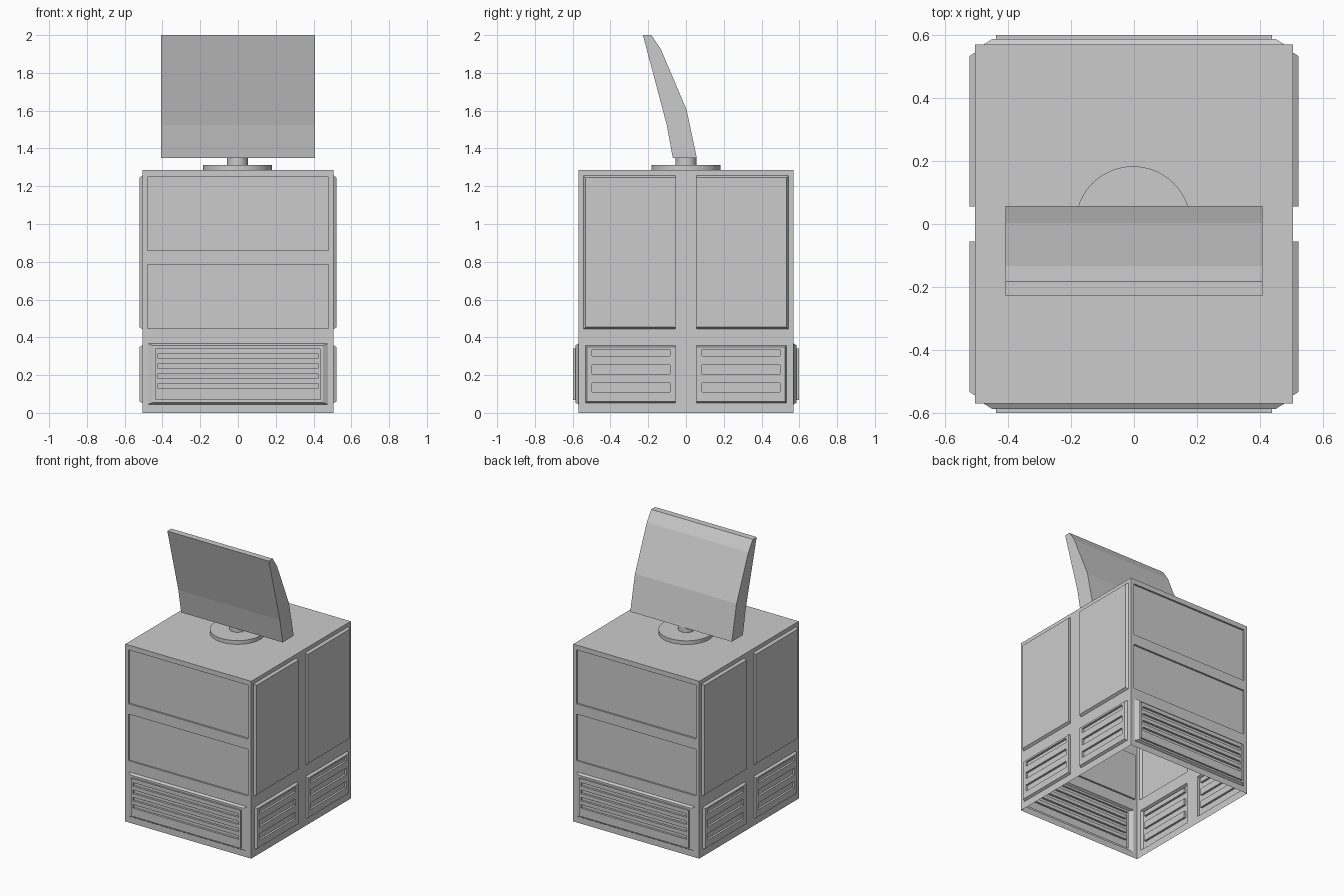
import bpy, bmesh, math
from mathutils import Vector

if "Cube" in bpy.data.objects:
    bpy.data.objects.remove(bpy.data.objects["Cube"])

HX, HY, H = 0.505, 0.57, 1.285   # cabinet half width, half depth, height


def inside(u, v, r):
    return r[0] < u < r[1] and r[2] < v < r[3]


def plate(bm, put, rect, holes, d):
    """Flat rectangle at depth d with rectangular openings."""
    us = sorted({rect[0], rect[1], *[h[i] for h in holes for i in (0, 1)]})
    vs = sorted({rect[2], rect[3], *[h[i] for h in holes for i in (2, 3)]})
    grid = {(u, v): bm.verts.new(put(u, v, d)) for u in us for v in vs}
    for a, b in zip(us, us[1:]):
        for c, e in zip(vs, vs[1:]):
            if not any(inside((a + b) / 2, (c + e) / 2, h) for h in holes):
                bm.faces.new([grid[a, c], grid[b, c], grid[b, e], grid[a, e]])


def ring(bm, put, r1, d1, r2, d2):
    """Four faces joining one rectangle to another at a different depth."""
    def loop(r, d):
        return [bm.verts.new(put(u, v, d)) for u, v in
                ((r[0], r[2]), (r[1], r[2]), (r[1], r[3]), (r[0], r[3]))]
    a, b = loop(r1, d1), loop(r2, d2)
    for i in range(4):
        j = (i + 1) % 4
        bm.faces.new([a[i], a[j], b[j], b[i]])


def panel(bm, put, steps, slots=(), slot_depth=0.015):
    """Stepped panel made of (rect, depth) rings, capped by a slotted face."""
    for (r1, d1), (r2, d2) in zip(steps, steps[1:]):
        ring(bm, put, r1, d1, r2, d2)
    rect, d = steps[-1]
    plate(bm, put, rect, slots, d)
    for s in slots:
        ring(bm, put, s, d, s, d - slot_depth)
        plate(bm, put, s, [], d - slot_depth)


def finish(name, bm):
    # merge seams, drop the helper triangles' interior edges
    bmesh.ops.remove_doubles(bm, verts=bm.verts, dist=1e-5)
    bmesh.ops.dissolve_degenerate(bm, edges=bm.edges, dist=1e-6)
    me = bpy.data.meshes.new(name)
    bm.to_mesh(me)
    bm.free()
    ob = bpy.data.objects.new(name, me)
    bpy.context.collection.objects.link(ob)
    return ob


# Cabinet: open-bottomed shell with panels worked into each wall
bm = bmesh.new()

# front and back walls: two recessed panels over a raised louvre
for s in (-1, 1):
    def put(u, v, d, s=s):
        return Vector((-s * u, s * (HY + d), v))
    upper = [(-0.48, 0.48, 0.86, 1.25), (-0.48, 0.48, 0.447, 0.785)]
    vent = (-0.476, 0.476, 0.045, 0.367)
    plate(bm, put, (-HX, HX, 0, H), upper + [vent], 0)
    for r in upper:
        panel(bm, put, [(r, 0), (r, -0.013)])
    lip = (-0.45, 0.45, 0.055, 0.357)
    box = (-0.438, 0.438, 0.068, 0.342)
    slots = [(-0.423, 0.423, z, z + 0.026) for z in (0.129, 0.182, 0.235, 0.288)]
    panel(bm, put, [(vent, 0), (lip, 0.016), (box, 0.016), (box, 0.029)], slots)

# side walls: pairs of raised doors over pairs of slotted vents
for s in (-1, 1):
    def put(u, v, d, s=s):
        return Vector((s * (HX + d), s * u, v))
    doors, vents = [], []
    for m in (-1, 1):
        def span(a, b, z0, z1, m=m):
            return (min(m * a, m * b), max(m * a, m * b), z0, z1)
        doors.append([(span(0.055, 0.543, 0.443, 1.257), 0),
                      (span(0.055, 0.532, 0.454, 1.246), 0.017)])
        slots = [span(0.085, 0.498, a, b)
                 for a, b in ((0.11, 0.158), (0.206, 0.254), (0.302, 0.336))]
        vents.append(([(span(0.055, 0.533, 0.052, 0.358), 0),
                       (span(0.055, 0.524, 0.061, 0.349), 0.017)], slots))
    holes = [d[0][0] for d in doors] + [v[0][0][0] for v in vents]
    plate(bm, put, (-HY, HY, 0, H), holes, 0)
    for d in doors:
        panel(bm, put, d)
    for steps, slots in vents:
        panel(bm, put, steps, slots)

# top
plate(bm, lambda u, v, d: Vector((u, v, d)), (-HX, HX, -HY, HY), [], H)
finish("cabinet", bm)


# Turntable and post under the screen
def disc(name, r, z0, z1, sides):
    bpy.ops.mesh.primitive_cylinder_add(vertices=sides, radius=r, depth=z1 - z0,
                                        location=(-0.003, 0, (z0 + z1) / 2))
    ob = bpy.context.object
    ob.name = name
    bpy.ops.object.shade_smooth_by_angle(angle=math.radians(40))


disc("turntable", 0.183, H, 1.312, 48)
disc("post", 0.055, 1.31, 1.355, 24)

# Screen: side profile (y, z) extruded across x
profile = [(-0.07, 1.35), (0.057, 1.35), (0.003, 1.605), (-0.133, 1.925),
           (-0.183, 2.0), (-0.228, 2.0), (-0.102, 1.525)]
bm = bmesh.new()
face = bm.faces.new([bm.verts.new((-0.407, y, z)) for y, z in profile])
new = bmesh.ops.extrude_face_region(bm, geom=[face])["geom"]
bmesh.ops.translate(bm, vec=(0.814, 0, 0),
                    verts=[g for g in new if isinstance(g, bmesh.types.BMVert)])
bmesh.ops.recalc_face_normals(bm, faces=bm.faces)
finish("screen", bm)
